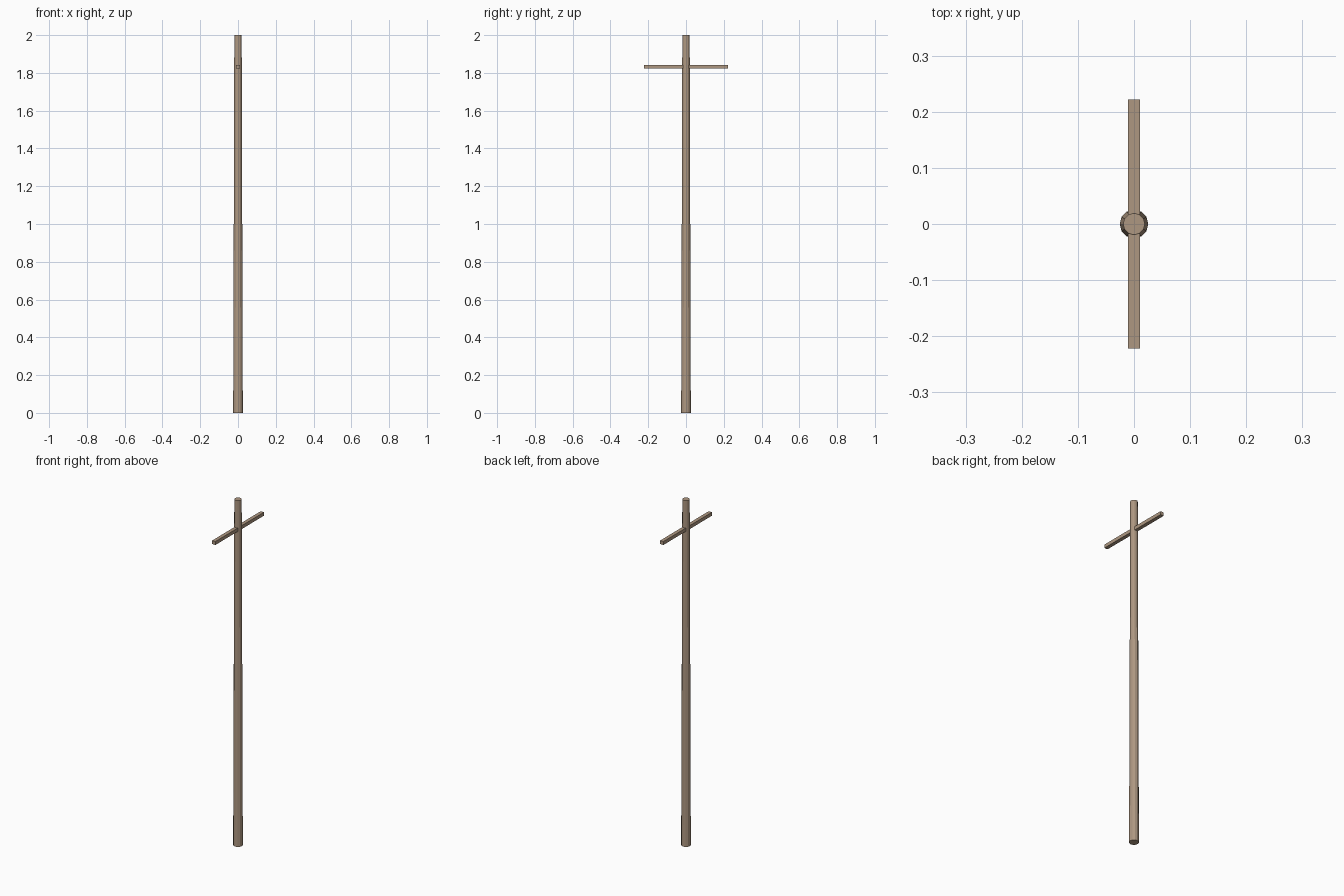
import bpy

if "Cube" in bpy.data.objects:
    bpy.data.objects.remove(bpy.data.objects["Cube"])

wood = bpy.data.materials.new("weathered_wood")
wood.diffuse_color = (0.42, 0.31, 0.22, 1)
wood.use_nodes = True
wood.node_tree.nodes["Principled BSDF"].inputs["Base Color"].default_value = wood.diffuse_color

# Tapered upright pole
bpy.ops.mesh.primitive_cone_add(vertices=12, radius1=0.0255, radius2=0.0195,
                                depth=2.0, location=(0, 0, 1.0))
pole = bpy.context.object
pole.name = "pole"
pole.data.materials.append(wood)

# Square crossarm running front to back through the pole
bpy.ops.mesh.primitive_cube_add(size=1, location=(0, 0, 1.832))
arm = bpy.context.object
arm.name = "crossarm"
arm.scale = (0.021, 0.444, 0.02)
bpy.ops.object.transform_apply(location=False, rotation=False, scale=True)
arm.data.materials.append(wood)
